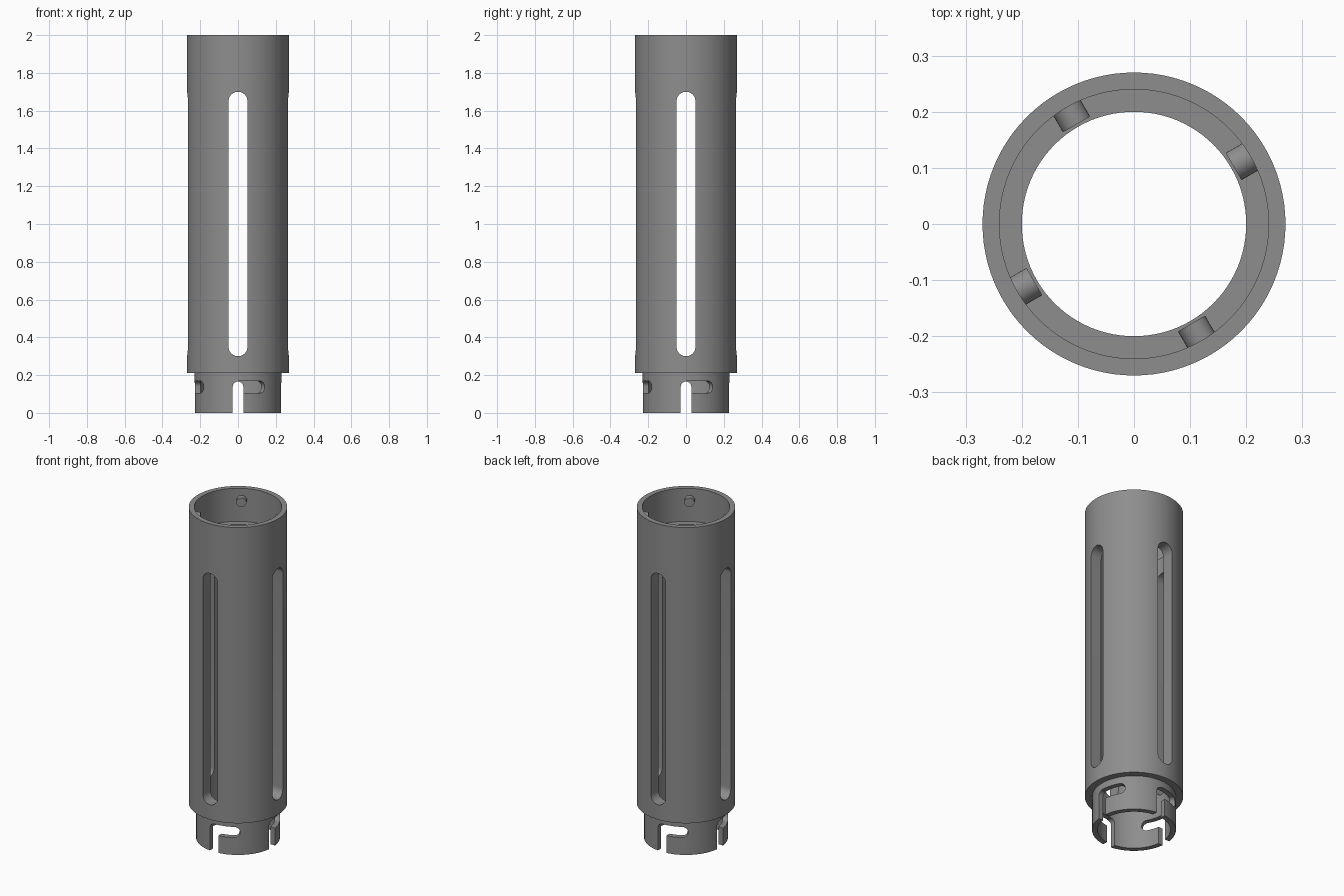
import bpy, bmesh, math
from mathutils import Matrix, Vector

if "Cube" in bpy.data.objects:
    bpy.data.objects.remove(bpy.data.objects["Cube"])

grey = bpy.data.materials.new("mid grey")
grey.diffuse_color = (0.27, 0.27, 0.27, 1)
grey.use_nodes = True
grey.node_tree.nodes["Principled BSDF"].inputs["Base Color"].default_value = grey.diffuse_color


def make(name, bm):
    bmesh.ops.remove_doubles(bm, verts=bm.verts, dist=1e-5)
    bmesh.ops.recalc_face_normals(bm, faces=bm.faces)
    mesh = bpy.data.meshes.new(name)
    bm.to_mesh(mesh)
    bm.free()
    mesh.materials.append(grey)
    ob = bpy.data.objects.new(name, mesh)
    bpy.context.collection.objects.link(ob)
    return ob


def activate(ob):
    bpy.ops.object.select_all(action='DESELECT')
    ob.select_set(True)
    bpy.context.view_layer.objects.active = ob


def smooth(ob):
    activate(ob)
    bpy.ops.object.shade_smooth_by_angle(angle=math.radians(30))


def cut(ob, cutter):
    mod = ob.modifiers.new("cut", 'BOOLEAN')
    mod.operation = 'DIFFERENCE'
    mod.solver = 'EXACT'
    mod.object = cutter
    activate(ob)
    bpy.ops.object.modifier_apply(modifier=mod.name)
    bpy.data.objects.remove(cutter)


def lathe(name, profile, n=96):
    bm = bmesh.new()
    rings = [[bm.verts.new((r * math.cos(2 * math.pi * i / n),
                            r * math.sin(2 * math.pi * i / n), z)) for i in range(n)]
             for r, z in profile]
    for k, a in enumerate(rings):
        b = rings[(k + 1) % len(rings)]
        for i in range(n):
            j = (i + 1) % n
            bm.faces.new((a[i], a[j], b[j], b[i]))
    return make(name, bm)


def straight_slots(name, half, z0, z1, r0, r1, round_bottom=True, n=16):
    """Four upright round-ended prisms pointing outwards."""
    arc = [(half * math.cos(math.pi * i / n), half * math.sin(math.pi * i / n))
           for i in range(n + 1)]
    outline = [(u, z1 - half + v) for u, v in arc]
    if round_bottom:
        outline += [(-u, z0 + half - v) for u, v in arc]
    else:
        outline += [(-half, z0), (half, z0)]
    bm = bmesh.new()
    for q in range(4):
        rot = Matrix.Rotation(q * math.pi / 2, 3, 'Z')
        inner = [bm.verts.new(rot @ Vector((r0, u, z))) for u, z in outline]
        outer = [bm.verts.new(rot @ Vector((r1, u, z))) for u, z in outline]
        bm.faces.new(inner)
        bm.faces.new(outer)
        for i in range(len(outline)):
            j = (i + 1) % len(outline)
            bm.faces.new((inner[i], inner[j], outer[j], outer[i]))
    return make(name, bm)


def hook_slots(name, half, zc, end, r0, r1, radius):
    """Four sideways slots that follow the wall and end in a half circle."""
    cols = [(end * i / 10, half) for i in range(10)]
    cols += [(end + half / radius * math.sin(t), half * math.cos(t))
             for t in (math.pi / 2 * i / 10 for i in range(11))]
    bm = bmesh.new()
    for q in range(4):
        loops = []
        for a, h in cols:
            a += q * math.pi / 2
            c, s = math.cos(a), math.sin(a)
            h = max(h, 0.0005)
            loops.append([bm.verts.new((r * c, r * s, zc + d))
                          for r, d in ((r0, -h), (r1, -h), (r1, h), (r0, h))])
        for a, b in zip(loops, loops[1:]):
            for i in range(4):
                j = (i + 1) % 4
                bm.faces.new((a[i], a[j], b[j], b[i]))
        bm.faces.new(loops[0])
        bm.faces.new(loops[-1])
    return make(name, bm)


# tube with a narrow spigot below and a wider socket on top
tube = lathe("tube_body", [(0.20, 0), (0.23, 0), (0.23, 0.21), (0.27, 0.21),
                           (0.27, 2), (0.24, 2), (0.24, 1.80), (0.20, 1.80)])
# long side windows
cut(tube, straight_slots("window_cutter", 0.05, 0.30, 1.70, 0.12, 0.32))
# twist-lock slots in the spigot: upright entry, then a sideways hook
cut(tube, straight_slots("entry_cutter", 0.028, -0.05, 0.166, 0.15, 0.25, False))
cut(tube, hook_slots("hook_cutter", 0.032, 0.137, math.radians(30), 0.17, 0.26, 0.23))
smooth(tube)

# locking pins inside the socket
for q in range(4):
    bm = bmesh.new()
    bmesh.ops.create_cone(bm, cap_ends=True, segments=32, radius1=0.028, radius2=0.028,
                          depth=0.043)
    place = (Matrix.Rotation(math.radians(30 + 90 * q), 4, 'Z')
             @ Matrix.Translation((0.2265, 0, 1.93))
             @ Matrix.Rotation(math.pi / 2, 4, 'Y'))
    bmesh.ops.transform(bm, matrix=place, verts=bm.verts)
    smooth(make(f"locking_pin_{q + 1}", bm))
